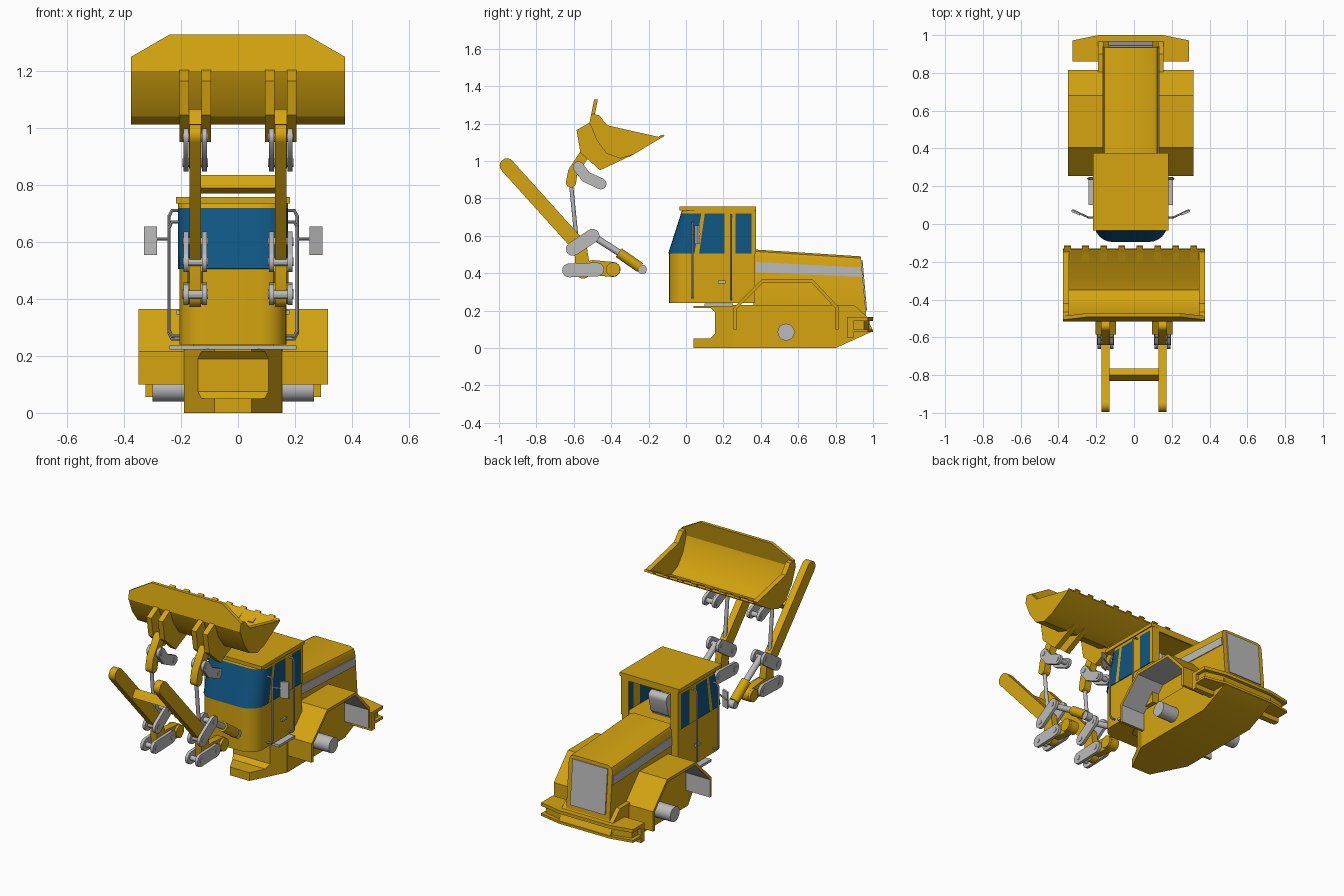
import bpy, bmesh
from math import pi, sin, cos, atan2
from mathutils import Vector

cube = bpy.data.objects.get("Cube")
if cube:
    bpy.data.objects.remove(cube)


def material(name, rgb):
    m = bpy.data.materials.new(name)
    m.use_nodes = True
    m.diffuse_color = (*rgb, 1)
    m.node_tree.nodes["Principled BSDF"].inputs["Base Color"].default_value = (*rgb, 1)
    return m


YELLOW = material("yellow paint", (0.67, 0.376, 0.005))
GREY = material("grey metal", (0.5, 0.5, 0.5))
BLUE = material("blue glass", (0.005, 0.093, 0.227))
CX = -0.017  # centre line of the tractor
parts = []


def loft(name, rings, mats, rule=None, caps=True, skip=None):
    """Skin closed rings of points; rule(ring, edge) picks a material."""
    bm = bmesh.new()
    vs = [[bm.verts.new(p) for p in r] for r in rings]
    n = len(rings[0])
    for k in range(len(rings) - 1):
        for i in range(n):
            if skip and skip(k, i):
                continue
            j = (i + 1) % n
            f = bm.faces.new((vs[k][i], vs[k][j], vs[k + 1][j], vs[k + 1][i]))
            f.material_index = rule(k, i) if rule else 0
    if caps:
        bm.faces.new(vs[0])
        bm.faces.new(vs[-1])
    bmesh.ops.recalc_face_normals(bm, faces=bm.faces)
    me = bpy.data.meshes.new(name)
    bm.to_mesh(me)
    bm.free()
    for m in mats:
        me.materials.append(m)
    ob = bpy.data.objects.new(name, me)
    bpy.context.collection.objects.link(ob)
    parts.append(ob)
    return ob


def side_prism(name, prof, x, w, mat):
    """Side profile (y, z) extruded across x."""
    return loft(name, [[(x + s * w / 2, y, z) for y, z in prof] for s in (-1, 1)], [mat])


def plan_prism(name, plan, z0, z1, mat):
    return loft(name, [[(x, y, z) for x, y in plan] for z in (z0, z1)], [mat])


def box(name, lo, hi, mat):
    plan = [(lo[0], lo[1]), (hi[0], lo[1]), (hi[0], hi[1]), (lo[0], hi[1])]
    return plan_prism(name, plan, lo[2], hi[2], mat)


def rod(name, a, b, r, mat, n=20):
    a, b = Vector(a), Vector(b)
    q = (b - a).to_track_quat('Z', 'Y')
    ring = [q @ Vector((r * cos(2 * pi * i / n), r * sin(2 * pi * i / n), 0)) for i in range(n)]
    return loft(name, [[c + v for v in ring] for c in (a, b)], [mat])


def strap(pts, r, n=8):
    """Round-ended outline around a path."""
    p = [Vector(q) for q in pts]

    def arc(c, d):
        a = atan2(d.y, d.x) + pi / 2
        return [c + r * Vector((cos(a - pi * k / n), sin(a - pi * k / n))) for k in range(n + 1)]
    normals = [(p[i + 1] - p[i - 1]).normalized().orthogonal() * r for i in range(1, len(p) - 1)]
    left = [c + v for c, v in zip(p[1:-1], normals)]
    right = [c - v for c, v in zip(p[1:-1], normals)]
    return left + arc(p[-1], p[-1] - p[-2]) + right[::-1] + arc(p[0], p[0] - p[1])


def tube(name, pts, r, mat):
    cu = bpy.data.curves.new(name, 'CURVE')
    cu.dimensions = '3D'
    cu.bevel_depth, cu.bevel_resolution, cu.use_fill_caps = r, 2, True
    sp = cu.splines.new('POLY')
    sp.points.add(len(pts) - 1)
    for q, v in zip(sp.points, pts):
        q.co = (*v, 1)
    cu.materials.append(mat)
    ob = bpy.data.objects.new(name, cu)
    bpy.context.collection.objects.link(ob)
    parts.append(ob)


# Chassis: rear block, and a tapered hitch fork in front
side_prism("chassis", [(0.25, 0), (0.8, 0), (1, 0.09), (0.965, 0.17), (0.9, 0.23), (0.25, 0.23)],
           CX, 0.345, YELLOW)
fork = [(0.04, 0), (0.25, 0), (0.25, 0.225), (0.04, 0.225), (0.04, 0.215), (0.13, 0.215),
        (0.155, 0.19), (0.155, 0.075), (0.13, 0.05), (0.04, 0.05)]
loft("hitch_fork", [[(CX + s * (0.065 + 0.51 * (y - 0.04)), y, z) for y, z in fork]
                    for s in (-1, 1)], [YELLOW])

# Engine hood with rounded shoulders and sloping rear
def hood_ring(y, top, slope):
    half = [(0.146, 0.17), (0.146, top - 0.03), (0.138, top - 0.01), (0.118, top)]
    sec = half + [(-x, z) for x, z in reversed(half)]
    return [(CX + x, y + slope * (top - z), z) for x, z in sec]


loft("hood", [hood_ring(0.36, 0.527, 0), hood_ring(0.935, 0.49, 0.09)], [YELLOW])
grille = [(0.938, 0.47), (0.944, 0.47), (0.968, 0.2), (0.962, 0.2)]
side_prism("rear_grille", grille, CX, 0.235, GREY)

# Fenders with grey liners
outer = [(0.255, 0.1), (0.255, 0.215), (0.405, 0.365), (0.68, 0.365), (0.815, 0.22), (0.815, 0.1)]
inner = [(0.798, 0.1), (0.798, 0.213), (0.673, 0.348), (0.412, 0.348), (0.272, 0.208), (0.272, 0.1)]
for s, side in ((1, "left"), (-1, "right")):
    loft("fender_" + side, [[(CX + s * x, y, z) for y, z in outer + inner] for x in (0.14, 0.333)],
         [YELLOW, GREY], lambda k, i: int(i > 5 and i < 11))
    side_prism("hood_stripe_" + side, [(0.375, 0.46), (0.935, 0.43), (0.94, 0.38), (0.375, 0.405)],
               CX + s * 0.147, 0.008, GREY)
rod("rear_axle", (CX - 0.283, 0.535, 0.085), (CX + 0.283, 0.535, 0.085), 0.045, GREY, 32)

# Rear bumper: two plates around a recessed core
def bumper_plan(d):
    half = [(0.17 - d, 0.88), (0.308 - d, 0.89), (0.308 - d, 0.972 - d), (0.17, 1 - d)]
    return [(CX + x, y) for x, y in half] + [(CX - x, y) for x, y in reversed(half)]


plan_prism("bumper_top", bumper_plan(0), 0.145, 0.165, YELLOW)
plan_prism("bumper_core", bumper_plan(0.02), 0.1, 0.146, YELLOW)
plan_prism("bumper_bottom", bumper_plan(0), 0.085, 0.1, YELLOW)
for s, side in ((1, "left"), (-1, "right")):
    a, b = sorted((CX + s * 0.17, CX + s * 0.308))
    box("bumper_end_" + side, (a, 0.86, 0.055), (b, 0.895, 0.165), YELLOW)

# Cab: rounded front, leaning windshield, open rear window
W, R = 0.188, 0.09
half = [(0.14, 0.37)] + [(W, y) for y in (0.37, 0.35, 0.265, 0.205, 0.07, 0.045)]
half += [(W - R + R * cos(a * pi / 12), -R * sin(a * pi / 12)) for a in range(7)]
plan = half + [(-x, y) for x, y in reversed(half)]
N = len(plan)


def cab_ring(z):
    t = max(0, (z - 0.505) / 0.235) * 0.075
    return [(CX + x, y + t * min(1, max(0, (0.2 - y) / 0.29)), z) for x, y in plan]


def glazing(k, i):
    e = min(i, N - 2 - i)
    return int(k == 0 and (e in (2, 4) or e >= 6))


loft("cab_base", [cab_ring(0.24), cab_ring(0.505)], [YELLOW])
upper = loft("cab_upper", [cab_ring(z) for z in (0.505, 0.718, 0.74)], [YELLOW, BLUE], glazing,
             caps=False, skip=lambda k, i: k == 0 and i == N - 1)
wall = upper.modifiers.new("wall", 'SOLIDIFY')
wall.thickness, wall.offset = 0.01, 0
box("cab_roof", (CX - 0.2, -0.035, 0.735), (CX + 0.2, 0.375, 0.757), YELLOW)
box("seat_base", (CX - 0.06, 0.14, 0.5), (CX + 0.06, 0.26, 0.56), GREY)
side_prism("seat_back", strap([(0.25, 0.54), (0.27, 0.62)], 0.03), CX, 0.12, GREY)
box("step_plate", (CX - 0.223, 0.1, 0.222), (CX + 0.223, 0.25, 0.237), GREY)

# Handrails, mirrors and door handles
for s, side in ((1, "left"), (-1, "right")):
    X = lambda d: CX + s * d
    for label, y, lo, hi in (("front", 0.035, 0.27, 0.67), ("rear", 0.24, 0.26, 0.71)):
        tube(f"{label}_rail_{side}", [(X(0.18), y, lo), (X(0.215), y, lo), (X(0.225), y, lo + 0.02),
             (X(0.225), y, hi - 0.02), (X(0.215), y, hi), (X(0.18), y, hi)], 0.006, GREY)
    tube("mirror_arm_" + side, [(X(0.225), 0.035, 0.61), (X(0.31), 0.075, 0.61)], 0.005, GREY)
    face = [(X(0.268), 0.555), (X(0.313), 0.555), (X(0.313), 0.655), (X(0.268), 0.655)]
    loft("mirror_" + side, [[(x, 0.06 + d + 0.4 * (abs(x - CX) - 0.29), z) for x, z in face]
                            for d in (-0.006, 0.006)], [GREY])
    side_prism("door_handle_" + side, [(0.17, 0.345), (0.21, 0.345), (0.21, 0.36), (0.17, 0.36)],
               X(0.192), 0.012, GREY)

# Loader linkage on both sides
for s, side in ((1, "left"), (-1, "right")):
    x = s * 0.15
    side_prism("lift_arm_" + side, strap([(-0.957, 0.975), (-0.565, 0.54), (-0.55, 0.41)], 0.039),
               x, 0.042, YELLOW)
    side_prism("lower_lever_" + side, strap([(-0.5, 0.43), (-0.39, 0.42)], 0.04), x, 0.042, YELLOW)
    rod("lever_boss_" + side, (x - 0.035, -0.39, 0.42), (x + 0.035, -0.39, 0.42), 0.038, YELLOW)
    side_prism("bucket_lug_" + side, strap([(-0.54, 1.04), (-0.605, 0.94), (-0.615, 0.885)], 0.027),
               x, 0.045, YELLOW)
    # grey link plates in pairs
    links = {"bell_crank": ([(-0.605, 0.53), (-0.5, 0.6)], 0.037),
             "lower_link": ([(-0.625, 0.415), (-0.475, 0.42)], 0.037),
             "curved_link": ([(-0.575, 0.968), (-0.535, 0.915), (-0.455, 0.878)], 0.03)}
    for label, (path, r) in links.items():
        for o, where in ((-1, "a"), (1, "b")):
            side_prism(f"{label}_{side}_{where}", strap(path, r), x + o * 0.033, 0.018, GREY)
        for y, z in (path[0], path[-1]):
            rod(f"{label}_pin_{side}", (x - 0.045, y, z), (x + 0.045, y, z), 0.015, GREY, 12)
    # tilt cylinder and push rod
    rod("push_rod_" + side, (x, -0.615, 0.88), (x, -0.585, 0.58), 0.011, GREY)
    rod("cylinder_rod_" + side, (x, -0.5, 0.6), (x, -0.35, 0.505), 0.018, GREY)
    rod("cylinder_barrel_" + side, (x, -0.36, 0.51), (x, -0.245, 0.43), 0.028, YELLOW)
    rod("cylinder_eye_" + side, (x - 0.02, -0.235, 0.42), (x + 0.02, -0.235, 0.42), 0.025, GREY)
side_prism("arm_crossbeam", [(-0.83, 0.79), (-0.8, 0.835), (-0.765, 0.81), (-0.79, 0.77)],
           0, 0.27, YELLOW)

# Bucket: curved shell, side plates, spill guard, brackets, teeth
curve = [(-0.515, 1.205), (-0.48, 1.115), (-0.425, 1.04), (-0.35, 1.013), (-0.28, 1.035), (-0.13, 1.125)]
inside = [(-0.135, 1.137), (-0.285, 1.05), (-0.35, 1.029), (-0.412, 1.053), (-0.465, 1.12), (-0.495, 1.21)]
side_prism("bucket_shell", curve + inside, 0, 0.745, YELLOW)
for s, side in ((1, "left"), (-1, "right")):
    side_prism("bucket_side_" + side, curve + [(-0.42, 1.19), (-0.465, 1.245), (-0.5, 1.25)],
               s * 0.36, 0.03, YELLOW)
    for o, where in ((-1, "a"), (1, "b")):
        side_prism(f"bucket_bracket_{side}_{where}",
                   curve[:5] + [(-0.46, 0.95), (-0.565, 1.045), (-0.585, 1.165)],
                   s * 0.15 + o * 0.038, 0.033, YELLOW)
guard = [(0.375, 1.2), (0.375, 1.25), (0.24, 1.328)]
guard += [(-x, z) for x, z in reversed(guard)]
loft("spill_guard", [[(x, -0.517 + d + 0.2 * (z - 1.2), z) for x, z in guard] for d in (0, 0.02)], [YELLOW])
for i in range(8):
    x = -0.352 + i * 0.0955
    side_prism(f"bucket_tooth_{i + 1}", [(-0.2, 1.085), (-0.115, 1.133), (-0.12, 1.142), (-0.2, 1.105)],
               x, 0.035, YELLOW)

# Smooth round parts, keep edges sharp
bpy.ops.object.select_all(action='DESELECT')
for ob in parts:
    ob.select_set(True)
bpy.context.view_layer.objects.active = parts[0]
bpy.ops.object.convert(target='MESH')
bpy.ops.object.shade_smooth_by_angle(angle=0.52)
